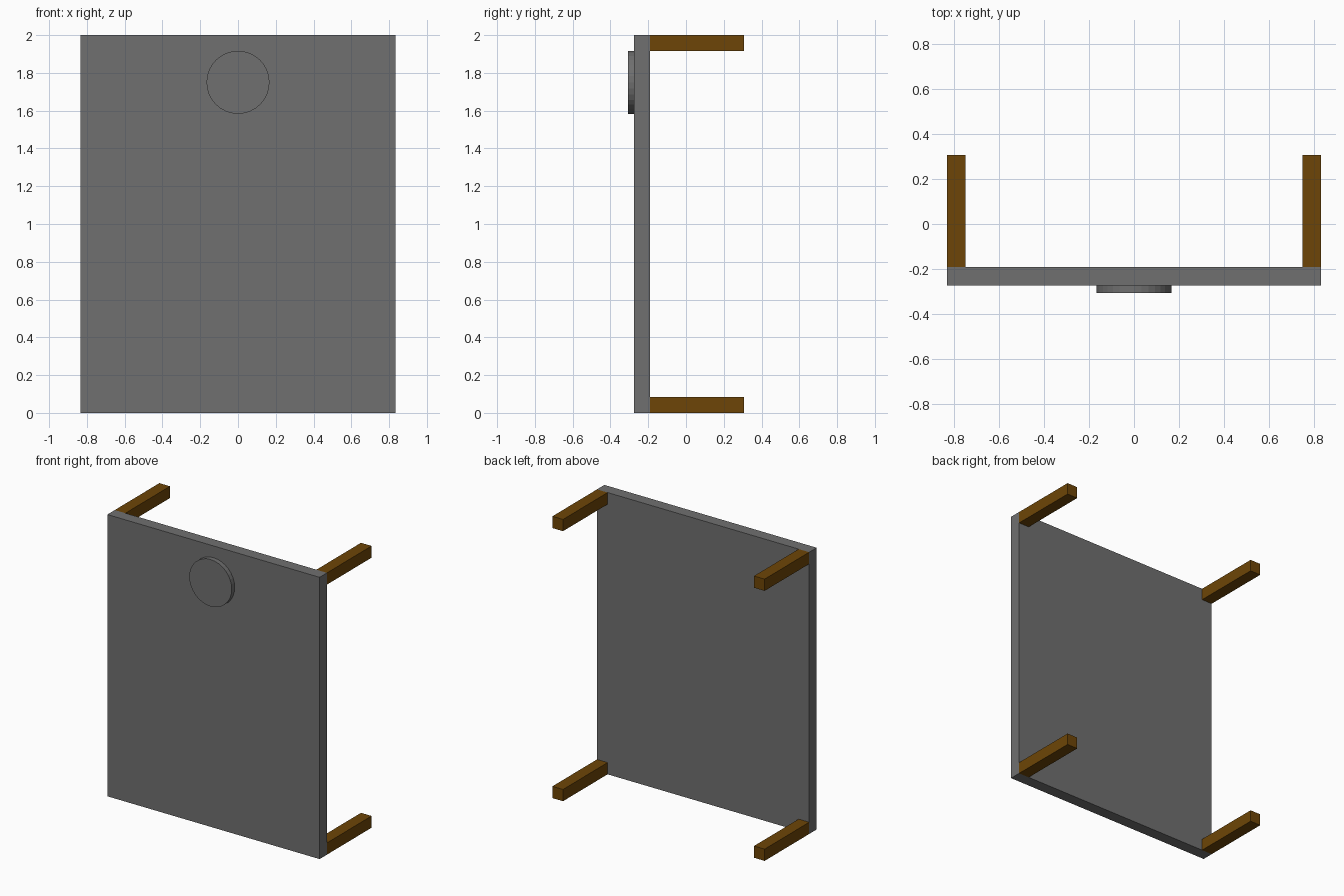
import bpy
import math

if "Cube" in bpy.data.objects:
    bpy.data.objects.remove(bpy.data.objects["Cube"])

T = 1 / 12                      # board thickness and leg width
W, H = 20 * T, 2.0              # tabletop width and height
LEG, KNOB = 6 * T, 0.4 * T      # leg length and disc depth
FRONT = -(LEG + T + KNOB) / 2   # foremost y, so the model is centred


def material(name, color):
    mat = bpy.data.materials.new(name)
    mat.diffuse_color = (*color, 1)
    mat.use_nodes = True
    mat.node_tree.nodes["Principled BSDF"].inputs["Base Color"].default_value = mat.diffuse_color
    return mat


def box(name, size, location, mat):
    bpy.ops.mesh.primitive_cube_add(size=1, location=location)
    obj = bpy.context.object
    obj.name = name
    obj.scale = size
    bpy.ops.object.transform_apply(location=False, rotation=False, scale=True)
    obj.data.materials.append(mat)


wood = material("brown_wood", (0.155, 0.06, 0.002))
grey = material("dark_grey", (0.16, 0.16, 0.16))

# Upright panel
panel_y = FRONT + KNOB + T / 2
box("panel", (W, T, H), (0, panel_y, H / 2), grey)

# Round disc on the front of the panel
bpy.ops.mesh.primitive_cylinder_add(
    vertices=32, radius=2 * T, depth=KNOB,
    location=(0, FRONT + KNOB / 2, H - 3 * T),
    rotation=(math.pi / 2, 0, 0))
disc = bpy.context.object
disc.name = "front_disc"
disc.data.materials.append(grey)

# Four legs reaching back from the corners
leg_y = panel_y + T / 2 + LEG / 2
for side, sx in (("left", -1), ("right", 1)):
    for level, z in (("lower", T / 2), ("upper", H - T / 2)):
        box(f"{level}_{side}_leg", (T, LEG, T),
            (sx * (W - T) / 2, leg_y, z), wood)
